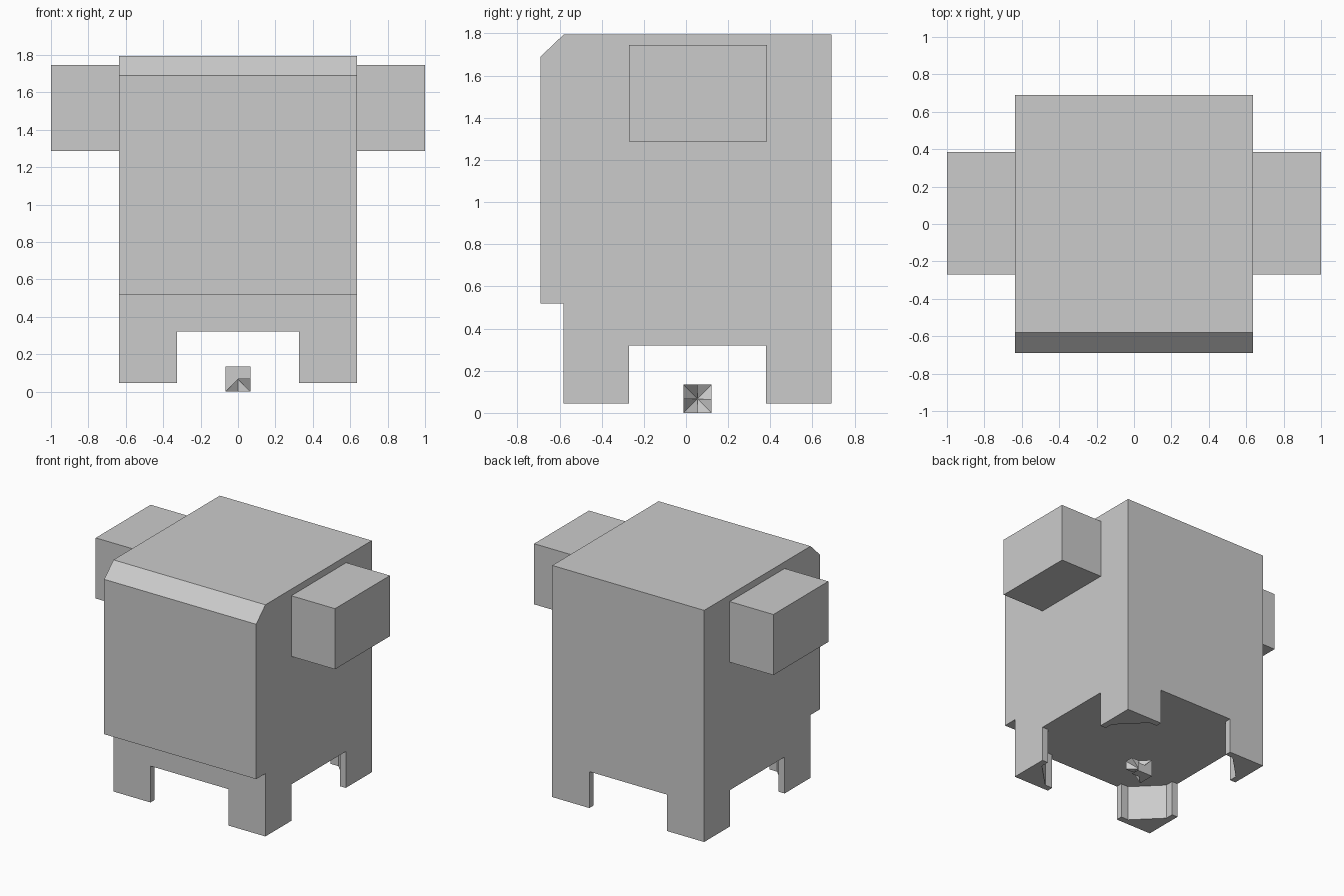
import bpy, bmesh
from mathutils import Vector

if "Cube" in bpy.data.objects:
    bpy.data.objects.remove(bpy.data.objects["Cube"])

CY = 0.055  # centre of the feet along y


def finish(name, bm):
    bmesh.ops.recalc_face_normals(bm, faces=bm.faces[:])
    me = bpy.data.meshes.new(name)
    bm.to_mesh(me)
    bm.free()
    ob = bpy.data.objects.new(name, me)
    bpy.context.collection.objects.link(ob)
    return ob


def prism(name, points, offset):
    """Extrude a closed outline of 3D points along an offset."""
    bm = bmesh.new()
    face = bm.faces.new([bm.verts.new(p) for p in points])
    new = bmesh.ops.extrude_face_region(bm, geom=[face], use_keep_orig=True)["geom"]
    verts = [g for g in new if isinstance(g, bmesh.types.BMVert)]
    bmesh.ops.translate(bm, verts=verts, vec=Vector(offset))
    return finish(name, bm)


# Main body: side profile with chamfered top front edge and stepped lower front
W = 0.635
profile = [(-0.58, 0.32), (0.69, 0.32), (0.69, 1.795), (-0.58, 1.795),
           (-0.69, 1.69), (-0.69, 0.52), (-0.58, 0.52)]
prism("body", [(-W, y, z) for y, z in profile], (2 * W, 0, 0))

# Four corner legs: thin outer walls with a chamfered inner corner
leg = [(0.635, 0.635), (0.325, 0.635), (0.325, 0.585), (0.39, 0.585),
       (0.585, 0.39), (0.585, 0.325), (0.635, 0.325)]
for sx, side in ((-1, "left"), (1, "right")):
    for sy, end in ((-1, "front"), (1, "back")):
        prism(f"{end}_{side}_leg",
              [(sx * u, CY + sy * v, 0.045) for u, v in leg], (0, 0, 0.275))

    # Side arm block
    arm = [(-0.27, 1.287), (0.385, 1.287), (0.385, 1.745), (-0.27, 1.745)]
    prism(f"{side}_arm", [(sx * W, y, z) for y, z in arm], (sx * (1 - W), 0, 0))

# Small pivot block: cube whose right side alternates raised and sunken quadrants
R = 0.067
bm = bmesh.new()
ring = []
corners = [(-1, -1), (1, -1), (1, 1), (-1, 1)]
for i, (y, z) in enumerate(corners):
    py, pz = corners[i - 1]
    ny, nz = corners[(i + 1) % 4]
    low = i % 2 == 0
    mid, tip = (0, -1) if low else (1, 1)
    ring += [(mid, (y + py) / 2, (z + pz) / 2), (tip, y, z),
             (mid, (y + ny) / 2, (z + nz) / 2)]


def place(x, y, z):
    return bm.verts.new((x * R, CY + y * R, R + z * R))


rim = [place(*p) for p in ring]
base = [place(-1, y, z) for _, y, z in ring]
hub = place(0, 0, 0)
bm.faces.new(base)
for i in range(12):
    j = (i + 1) % 12
    bm.faces.new((hub, rim[i], rim[j]))
    bm.faces.new((base[i], base[j], rim[j], rim[i]))
bmesh.ops.remove_doubles(bm, verts=bm.verts[:], dist=0.0001)
finish("pivot_block", bm)
